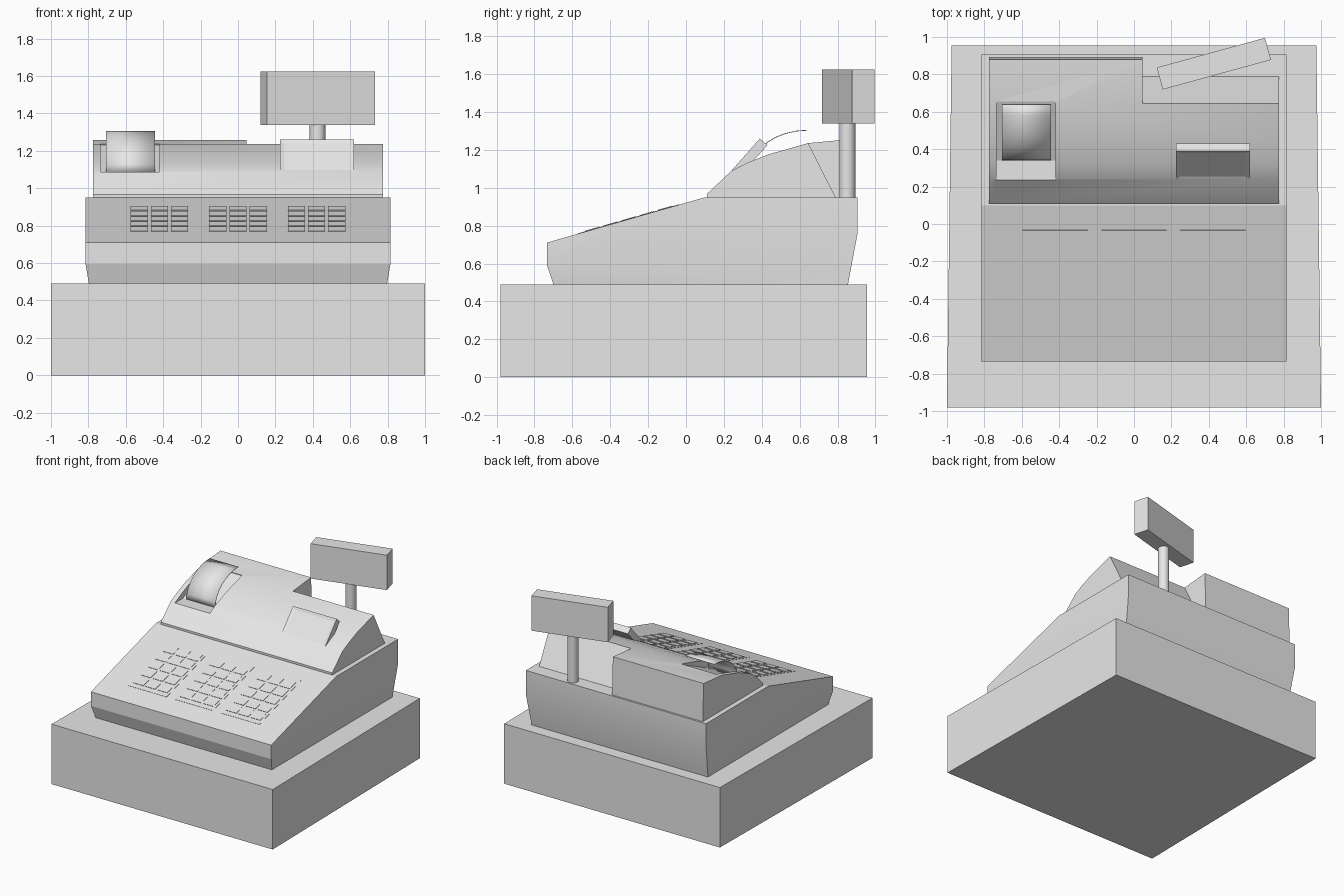
import bpy, bmesh, math
from mathutils import Vector, Matrix

if "Cube" in bpy.data.objects:
    bpy.data.objects.remove(bpy.data.objects["Cube"], do_unlink=True)

GREY = (0.8, 0.8, 0.8, 1.0)
grey = bpy.data.materials.new("light_grey_plastic")
grey.use_nodes = True
grey.diffuse_color = GREY
grey.node_tree.nodes["Principled BSDF"].inputs["Base Color"].default_value = GREY


def finish(name, bm):
    """Turn a bmesh into a named grey object."""
    bmesh.ops.recalc_face_normals(bm, faces=bm.faces)
    mesh = bpy.data.meshes.new(name)
    bm.to_mesh(mesh)
    bm.free()
    mesh.materials.append(grey)
    ob = bpy.data.objects.new(name, mesh)
    bpy.context.collection.objects.link(ob)
    return ob


def activate(ob):
    bpy.ops.object.select_all(action='DESELECT')
    ob.select_set(True)
    bpy.context.view_layer.objects.active = ob


def smooth(ob, angle):
    activate(ob)
    bpy.ops.object.shade_smooth_by_angle(angle=math.radians(angle))


def prism_mesh(profile, x0, x1):
    """Extrude a (y, z) profile along x."""
    bm = bmesh.new()
    face = bm.faces.new([bm.verts.new((x0, y, z)) for y, z in profile])
    out = bmesh.ops.extrude_face_region(bm, geom=[face])
    verts = [g for g in out["geom"] if isinstance(g, bmesh.types.BMVert)]
    bmesh.ops.translate(bm, verts=verts, vec=(x1 - x0, 0, 0))
    bmesh.ops.recalc_face_normals(bm, faces=bm.faces)
    return bm


def hull(name, half_points):
    """Convex solid from points mirrored in x."""
    bm = bmesh.new()
    for x, y, z in half_points:
        bm.verts.new((x, y, z))
        bm.verts.new((-x, y, z))
    bmesh.ops.convex_hull(bm, input=bm.verts)
    bmesh.ops.dissolve_limit(bm, angle_limit=0.02, verts=bm.verts, edges=bm.edges)
    return finish(name, bm)


def cut(ob, cutter):
    activate(ob)
    mod = ob.modifiers.new("cut", 'BOOLEAN')
    mod.operation = 'DIFFERENCE'
    mod.solver = 'EXACT'
    mod.object = cutter
    bpy.ops.object.modifier_apply(modifier=mod.name)
    bpy.data.objects.remove(cutter, do_unlink=True)


# Cash drawer, slightly narrower at the back
hull("cash_drawer", [(x, y, z) for x, y in ((1.0, -0.98), (0.975, 0.955))
                     for z in (0, 0.49)])

# Main body: tapered skirt below a rising belt line, sloped key deck above
body = hull("main_body", [
    (0.797, -0.70, 0.49), (0.797, 0.855, 0.49),
    (0.815, -0.735, 0.595), (0.815, 0.905, 0.755),
    (0.815, -0.735, 0.71), (0.815, 0.10, 0.95), (0.815, 0.905, 0.95)])
smooth(body, 14)

# Upper housing with the rear corner and paper slot cut away
housing = finish("upper_housing", prism_mesh(
    [(0.11, 0.94), (0.11, 0.967), (0.24, 1.09), (0.32, 1.13), (0.43, 1.175),
     (0.645, 1.236), (0.88, 1.258), (0.89, 0.94)], -0.775, 0.775))
cut(housing, finish("corner_cutter", prism_mesh(
    [(0.645, 1.5), (0.645, 1.236), (0.80, 0.93), (1.0, 0.93), (1.0, 1.5)], 0.045, 1.0)))
cut(housing, finish("slot_cutter", prism_mesh(
    [(0.2, 1.086), (0.34, 1.086), (0.655, 1.232), (0.655, 1.5), (0.2, 1.5)], -0.735, -0.42)))
smooth(housing, 23)

# Receipt paper curling back out of the slot
bm = bmesh.new()
rows = []
for i in range(9):
    t = math.pi / 2 * i / 8
    y, z = 0.34 + 0.30 * (1 - math.cos(t)), 1.086 + 0.22 * math.sin(t)
    rows.append([bm.verts.new((x, y, z)) for x in (-0.705, -0.445)])
for a, b in zip(rows, rows[1:]):
    bm.faces.new((a[0], a[1], b[1], b[0]))
paper = finish("receipt_paper", bm)
paper.modifiers.new("thickness", 'SOLIDIFY').thickness = 0.004
smooth(paper, 30)

# Operator screen: tilted slab with an inset panel
bm = prism_mesh([(0.235, 1.085), (0.39, 1.26), (0.43, 1.225), (0.29, 1.07)], 0.225, 0.62)
front = [f for f in bm.faces if f.normal.y < -0.5 and f.normal.z > 0.4]
bmesh.ops.inset_individual(bm, faces=front, thickness=0.033, depth=-0.006)
finish("operator_screen", bm)

# Customer display on its post
bm = bmesh.new()
bmesh.ops.create_cone(bm, cap_ends=True, segments=20, radius1=0.042, radius2=0.042,
                      depth=0.42, matrix=Matrix.Translation((0.425, 0.852, 1.15)))
smooth(finish("display_post", bm), 40)

bm = bmesh.new()
bmesh.ops.create_cube(bm, size=1, matrix=Matrix.Translation((0.427, 0.857, 1.482))
                      @ Matrix.Rotation(math.radians(15.3), 4, 'Z')
                      @ Matrix.Diagonal((0.60, 0.122, 0.285, 1)))
finish("customer_display", bm)

# Three keypads lying on the sloped deck
DECK = (Matrix.Translation((0, -0.735, 0.71))
        @ Matrix.Rotation(math.atan2(0.24, 0.835), 4, 'X'))


def deck_plate(bm, x, v, width, length, height):
    bmesh.ops.create_cube(bm, size=1, matrix=DECK @ Matrix.Translation((x, v, 0))
                          @ Matrix.Diagonal((width, length, height * 2, 1)))


for label, cx in (("right", -0.42), ("middle", 0.0), ("left", 0.42)):
    bm = bmesh.new()
    deck_plate(bm, cx, 0.45, 0.35, 0.56, 0.002)
    finish(label + "_keypad_panel", bm)
    bm = bmesh.new()
    for col in range(3):
        for row in range(5):
            deck_plate(bm, cx + (col - 1) * 0.108, 0.45 + (row - 2) * 0.10, 0.092, 0.08, 0.005)
    finish(label + "_keys", bm)
